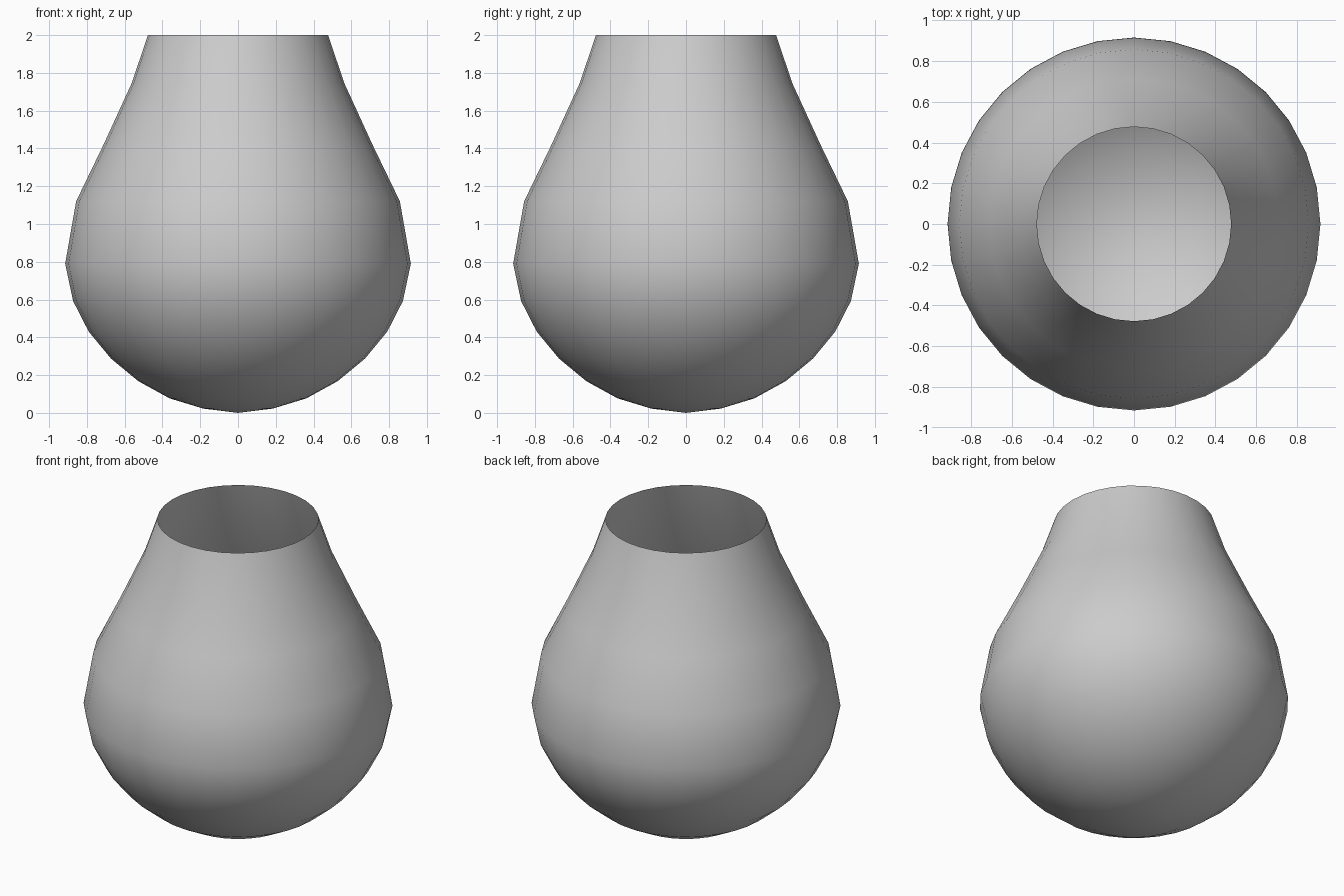
import bpy, bmesh, math

if "Cube" in bpy.data.objects:
    bpy.data.objects.remove(bpy.data.objects["Cube"])

# Profile (radius, height) from bottom pole to open rim
profile = [(0.185, 0.023), (0.362, 0.077), (0.528, 0.168), (0.672, 0.287),
           (0.79, 0.43), (0.873, 0.592), (0.915, 0.79), (0.857, 1.12),
           (0.712, 1.42), (0.563, 1.745), (0.477, 2.0)]
SEG = 32

bm = bmesh.new()
pole = bm.verts.new((0, 0, 0))
rings = [[bm.verts.new((r * math.cos(2 * math.pi * i / SEG),
                        r * math.sin(2 * math.pi * i / SEG), z))
          for i in range(SEG)] for r, z in profile]

# Bottom fan, then the wall bands
for i in range(SEG):
    j = (i + 1) % SEG
    bm.faces.new((pole, rings[0][j], rings[0][i]))
    for low, high in zip(rings, rings[1:]):
        bm.faces.new((low[i], low[j], high[j], high[i]))
for f in bm.faces:
    f.smooth = True

mesh = bpy.data.meshes.new("open_vessel")
bm.to_mesh(mesh)
bm.free()
vessel = bpy.data.objects.new("open_vessel", mesh)
bpy.context.collection.objects.link(vessel)
